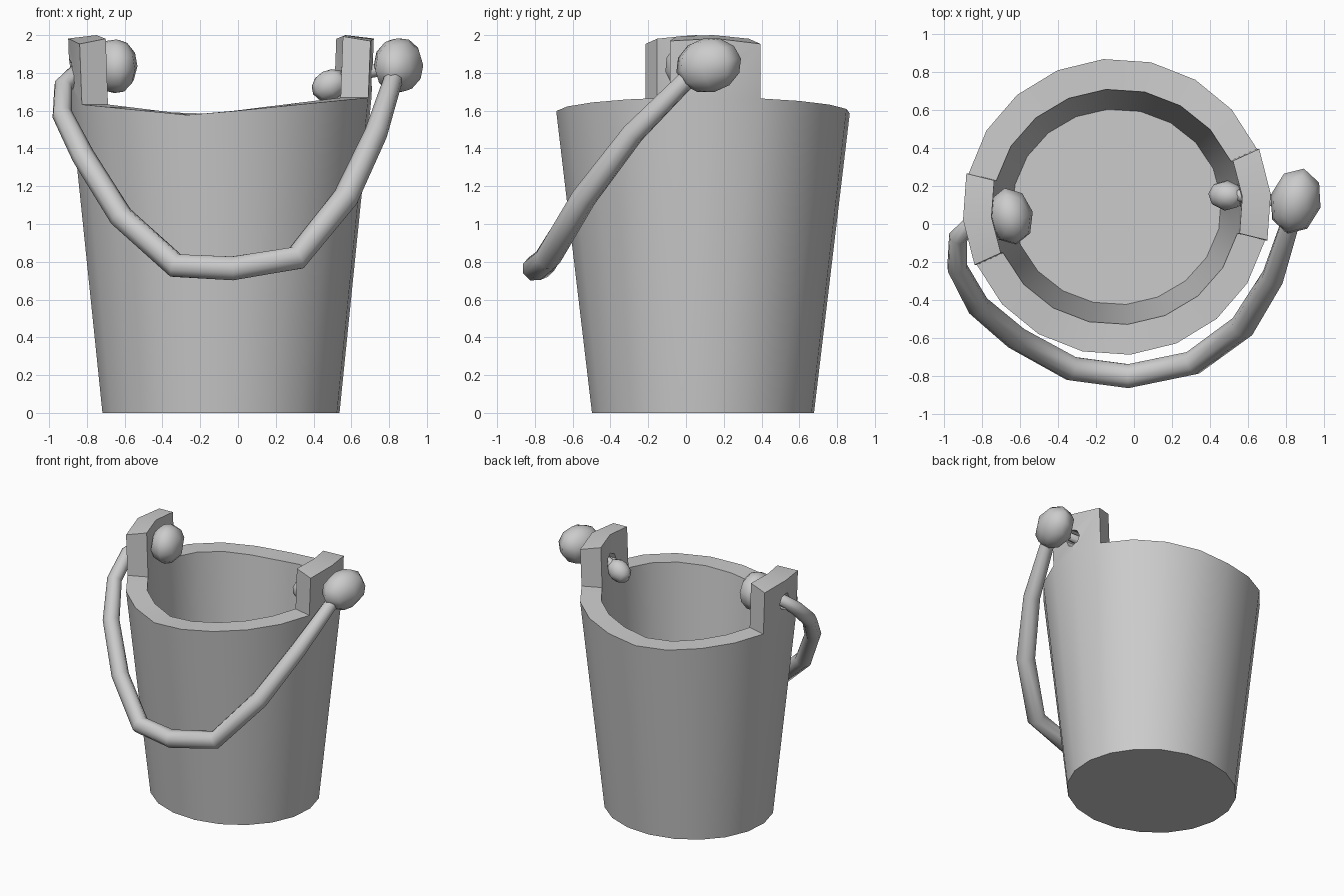
import bpy, bmesh, math
from mathutils import Vector

if "Cube" in bpy.data.objects:
    bpy.data.objects.remove(bpy.data.objects["Cube"])

CX, CY, SIDES = -0.09, 0.09, 20


def smooth(obj, deg=30):
    bpy.ops.object.select_all(action='DESELECT')
    obj.select_set(True)
    bpy.context.view_layer.objects.active = obj
    bpy.ops.object.shade_smooth_by_angle(angle=math.radians(deg))


def ring(bm, rx, ry, z):
    out = []
    for k in range(SIDES):
        a = math.radians(5 + 18 * k)
        h = 1.575 + 0.08 * abs(math.cos(a) + 0.2) if z is None else z
        out.append(bm.verts.new((CX + rx * math.cos(a), CY + ry * math.sin(a), h)))
    return out


# Bucket body: thick tapered wall with a wavy rim
bm = bmesh.new()
rings = [ring(bm, 0.63, 0.59, 0), ring(bm, 0.80, 0.78, None),
         ring(bm, 0.65, 0.62, None), ring(bm, 0.55, 0.515, 0.38)]
rim = []
for n, (lo, hi) in enumerate(zip(rings, rings[1:])):
    for k in range(SIDES):
        j = (k + 1) % SIDES
        f = bm.faces.new((lo[k], lo[j], hi[j], hi[k]))
        if n == 1:
            rim.append(f)
bm.faces.new(rings[0][::-1])
bm.faces.new(rings[3])

# Two ears raised from the rim
for pair, side in (((SIDES - 1, 0), 1), ((9, 10), -1)):
    res = bmesh.ops.extrude_face_region(bm, geom=[rim[i] for i in pair])
    bmesh.ops.delete(bm, geom=[rim[i] for i in pair if rim[i].is_valid], context='FACES_ONLY')
    for v in res['geom']:
        if isinstance(v, bmesh.types.BMVert):
            v.co.x += 0.012 * side
            v.co.z = 1.99 - 0.12 * abs(v.co.y - CY) + 0.02 * (abs(v.co.x - CX) < 0.7)
            v.co.z = min(v.co.z, 2.0)
bmesh.ops.recalc_face_normals(bm, faces=bm.faces[:])
mesh = bpy.data.meshes.new("bucket")
bm.to_mesh(mesh)
bm.free()
bucket = bpy.data.objects.new("bucket", mesh)
bpy.context.collection.objects.link(bucket)

# Rope holes through the ears
for loc in ((0.64, 0.15, 1.79), (-0.81, 0.02, 1.81)):
    bpy.ops.mesh.primitive_cylinder_add(vertices=8, radius=0.065, depth=0.4,
                                        location=loc, rotation=(0, math.pi / 2, 0))
    cutter = bpy.context.object
    cutter.hide_render = True
    bpy.context.view_layer.objects.active = bucket
    mod = bucket.modifiers.new("hole", 'BOOLEAN')
    mod.operation, mod.solver, mod.object = 'DIFFERENCE', 'EXACT', cutter
    bpy.ops.object.modifier_apply(modifier=mod.name)
    bpy.data.objects.remove(cutter)
smooth(bucket)

# Rope handle: x, y, z, thickness
path = [(0.48, 0.15, 1.75, 0.5), (0.60, 0.15, 1.79, 0.5), (0.84, 0.10, 1.83, 0.55),
        (0.82, 0.00, 1.76, 0.75), (0.73, -0.28, 1.48, 0.9), (0.57, -0.54, 1.14, 1),
        (0.31, -0.73, 0.82, 1), (-0.03, -0.80, 0.765, 1), (-0.33, -0.76, 0.78, 1),
        (-0.62, -0.60, 1.04, 0.95), (-0.82, -0.43, 1.36, 0.9), (-0.93, -0.23, 1.58, 0.8),
        (-0.925, -0.07, 1.73, 0.75), (-0.86, 0.00, 1.80, 0.65), (-0.65, 0.04, 1.83, 0.6)]
cu = bpy.data.curves.new("rope_handle", 'CURVE')
cu.dimensions = '3D'
cu.bevel_depth, cu.bevel_resolution, cu.use_fill_caps = 0.068, 2, True
sp = cu.splines.new('POLY')
sp.points.add(len(path) - 1)
for p, (x, y, z, r) in zip(sp.points, path):
    p.co, p.radius = (x, y, z, 1), r
rope = bpy.data.objects.new("rope_handle", cu)
bpy.context.collection.objects.link(rope)
bpy.ops.object.select_all(action='DESELECT')
rope.select_set(True)
bpy.context.view_layer.objects.active = rope
bpy.ops.object.convert(target='MESH')
smooth(bpy.context.object, 60)

# Knots
for name, loc, size, tilt in (
        ("outer_knot", (0.85, 0.12, 1.84), (0.135, 0.18, 0.145), (0.2, 0, -0.25)),
        ("left_inner_knot", (-0.65, 0.04, 1.835), (0.12, 0.155, 0.145), (0.2, 0, 0.2)),
        ("right_inner_knot", (0.485, 0.15, 1.735), (0.10, 0.08, 0.08), (0, -0.5, -0.1))):
    bpy.ops.mesh.primitive_uv_sphere_add(segments=8, ring_count=6, radius=1,
                                         location=loc, rotation=tilt)
    knot = bpy.context.object
    knot.name = name
    knot.scale = size
    smooth(knot, 60)
